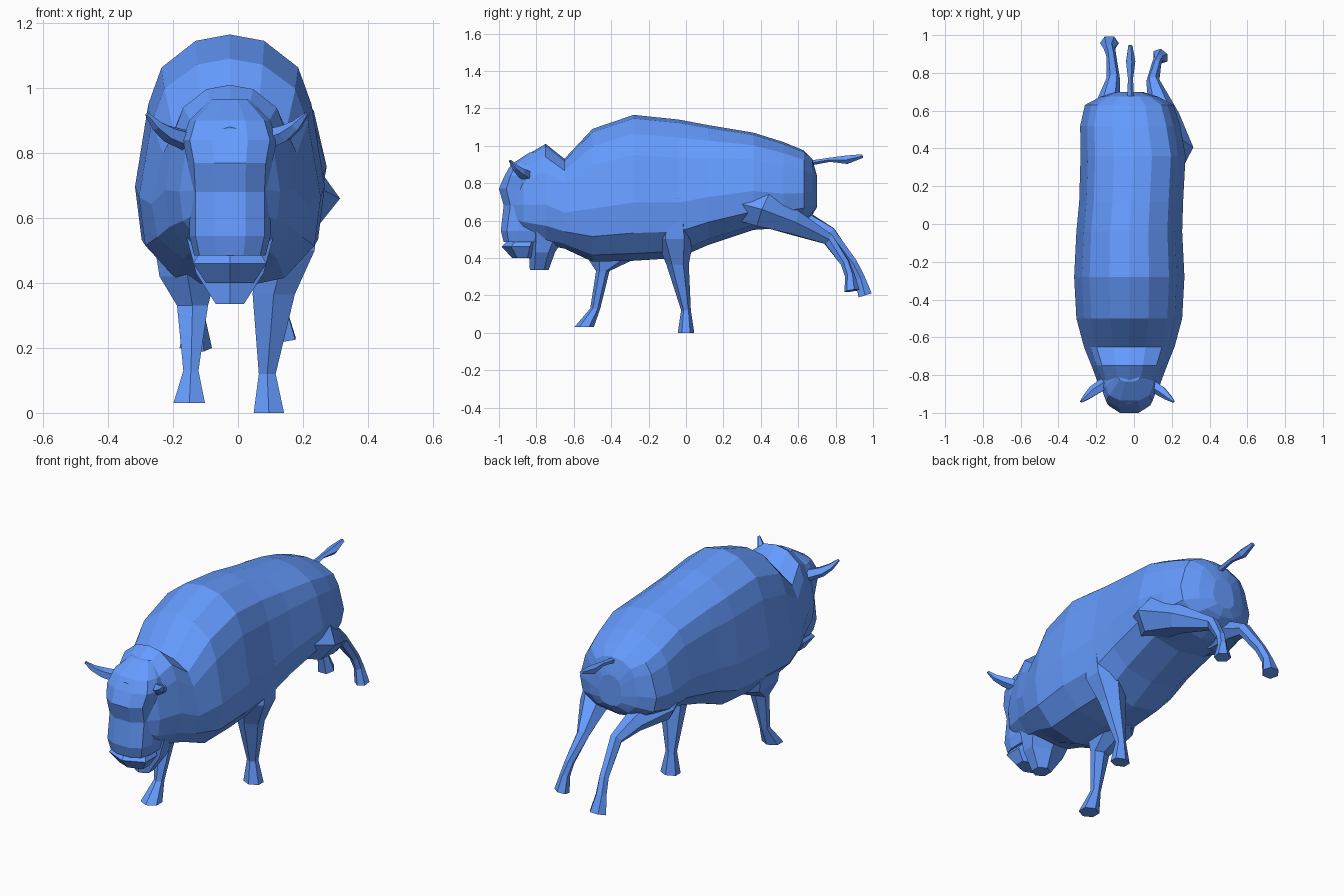
import bpy, bmesh, math
from mathutils import Vector

CX = -0.025  # body centre line

blue = bpy.data.materials.new("blue")
blue.diffuse_color = (0.13, 0.33, 1.0, 1)


def loft(name, rings):
    """Skin a list of equal-length point rings and cap both ends."""
    bm = bmesh.new()
    vs = [[bm.verts.new(p) for p in r] for r in rings]
    n = len(vs[0])
    for a, b in zip(vs, vs[1:]):
        for i in range(n):
            j = (i + 1) % n
            bm.faces.new((a[i], a[j], b[j], b[i]))
    bm.faces.new(vs[0])
    bm.faces.new(vs[-1])
    bmesh.ops.recalc_face_normals(bm, faces=bm.faces)
    me = bpy.data.meshes.new(name)
    bm.to_mesh(me)
    bm.free()
    me.materials.append(blue)
    ob = bpy.data.objects.new(name, me)
    bpy.context.collection.objects.link(ob)
    return ob


def flat_limb(name, path, sides=6):
    """Upright limb of horizontal rings: x, y, z, half width, half depth."""
    ang = [math.tau * (i + 0.5) / sides for i in range(sides)]
    return loft(name, [[(x + rx * math.cos(a), y + ry * math.sin(a), z) for a in ang]
                       for x, y, z, rx, ry in path])


def tube(name, path, sides=6):
    """Rings square to a bent path: x, y, z, half width, half thickness."""
    pts = [Vector(p[:3]) for p in path]
    rings = []
    for i, p in enumerate(path):
        d = (pts[min(i + 1, len(pts) - 1)] - pts[max(i - 1, 0)]).normalized()
        side = d.cross(Vector((0, 0, 1))).normalized()
        up = side.cross(d)
        rings.append([pts[i] + side * p[3] * math.cos(math.tau * k / sides)
                      + up * p[4] * math.sin(math.tau * k / sides) for k in range(sides)])
    return loft(name, rings)


# Body and neck: stations of y, top, bottom, half width, sideways shift
half = [(0, 1), (.36, .95), (.72, .74), (.86, .45), (1, -.2), (.93, -.62), (.6, -.9), (0, -1)]
section = half + [(-x, z) for x, z in half[-2:0:-1]]
stations = [(-.95, .88, .56, .09, 0), (-.87, .94, .51, .155, 0), (-.75, 1.01, .47, .2, 0),
            (-.65, .93, .45, .24, 0), (-.5, 1.09, .38, .28, 0), (-.28, 1.165, .385, .292, 0),
            (-.04, 1.14, .40, .28, 0), (.12, 1.11, .47, .275, .01), (.36, 1.07, .55, .278, .02),
            (.52, 1.02, .56, .265, .005), (.63, .975, .595, .235, 0), (.675, .93, .63, .15, 0),
            (.70, .84, .67, .07, 0)]
loft("body", [[(CX + s + w * x, y, (t + b) / 2 + z * (t - b) / 2) for x, z in section]
              for y, t, b, w, s in stations])

# Face: horizontal slices of z, front y, back y, half width
slices = [(.965, -.835, -.76, .06), (.90, -.935, -.74, .125),
          (.84, -.97, -.74, .145), (.77, -1.0, -.72, .13), (.68, -.975, -.72, .125),
          (.545, -.99, -.76, .125), (.485, -.975, -.78, .11)]
face = []
for z, f, b, w in slices:
    cut = (b - f) * .2
    face.append([(CX + x * w, y, z) for x, y in
                 [(-.38, f), (.38, f), (.85, f + cut * .7), (1, f + cut * 2), (1, b),
                  (-1, b), (-1, f + cut * 2), (-.85, f + cut * .7)]])
loft("face", face)

# Lower jaw and beard
flat_limb("lower_jaw", [(CX, -.86, .505, .10, .08), (CX, -.885, .46, .13, .10),
                        (CX, -.875, .40, .085, .055)])
flat_limb("beard", [(CX, -.74, .56, .16, .12), (CX, -.77, .43, .12, .07),
                    (CX, -.785, .335, .05, .05)])

# Horns
for s, side in ((1, "right"), (-1, "left")):
    c = -.035
    tube(side + "_horn", [(c + s * .11, -.84, .835, .035, .035),
                          (c + s * .18, -.885, .86, .03, .027),
                          (c + s * .215, -.915, .885, .02, .018),
                          (c + s * .245, -.94, .92, .007, .007)], 5)

# Front legs, in mid stride
flat_limb("left_front_leg", [(-.17, -.37, .62, .12, .20), (-.155, -.38, .42, .10, .16),
                             (-.14, -.445, .33, .055, .036), (-.145, -.485, .13, .027, .027),
                             (-.15, -.545, .03, .056, .052)])
flat_limb("right_front_leg", [(.17, -.06, .72, .095, .07), (.145, -.06, .50, .105, .10),
                              (.11, -.045, .365, .075, .06), (.09, 0, .12, .03, .026),
                              (.095, 0, 0, .054, .044)])

# Hind legs, kicked out behind
tube("left_hind_leg", [(-.15, .30, .71, .08, .10), (-.175, .50, .64, .105, .095),
                       (-.135, .65, .59, .06, .055), (-.11, .77, .535, .036, .036),
                       (-.12, .89, .37, .026, .03), (-.13, .93, .29, .03, .03),
                       (-.13, .958, .20, .05, .042)])
tube("right_hind_leg", [(.13, .29, .70, .11, .11), (.18, .42, .66, .135, .11),
                        (.16, .57, .59, .08, .075), (.10, .76, .50, .035, .035),
                        (.12, .85, .375, .025, .026), (.13, .875, .31, .025, .027),
                        (.14, .888, .225, .046, .038)])

# Tail with tuft
tube("tail", [(-.02, .65, .905, .02, .014), (-.02, .77, .925, .015, .012),
              (-.02, .86, .925, .027, .024), (-.02, .945, .945, .012, .01)], 5)
